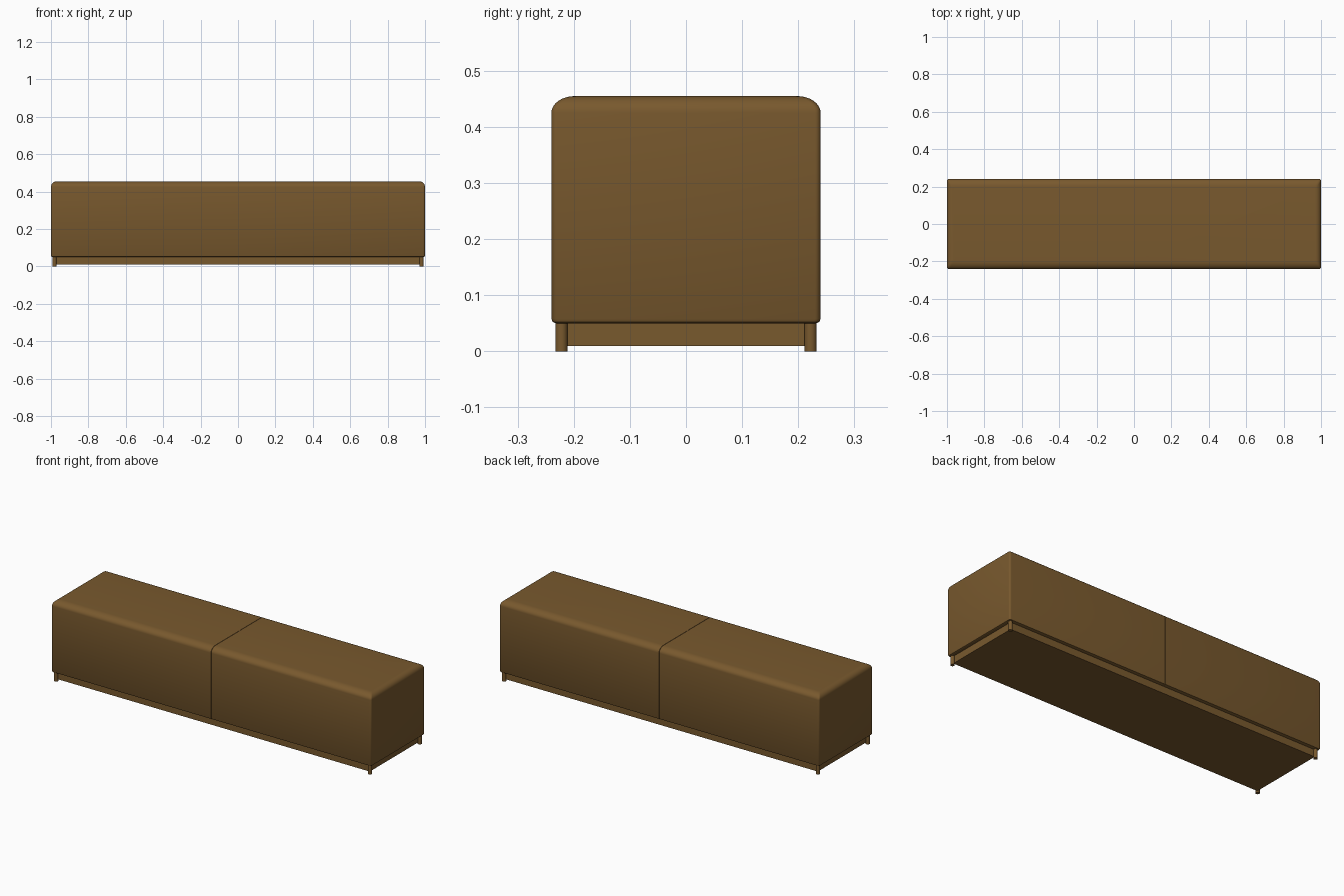
import bpy, bmesh, math

if "Cube" in bpy.data.objects:
    bpy.data.objects.remove(bpy.data.objects["Cube"])

mat = bpy.data.materials.new("brown_upholstery")
mat.diffuse_color = (0.19, 0.10, 0.027, 1)
mat.use_nodes = True
mat.node_tree.nodes["Principled BSDF"].inputs["Base Color"].default_value = mat.diffuse_color


def finish(bm, name):
    bmesh.ops.recalc_face_normals(bm, faces=bm.faces)
    me = bpy.data.meshes.new(name)
    bm.to_mesh(me)
    bm.free()
    ob = bpy.data.objects.new(name, me)
    bpy.context.collection.objects.link(ob)
    me.materials.append(mat)
    bpy.ops.object.select_all(action='DESELECT')
    ob.select_set(True)
    bpy.context.view_layer.objects.active = ob
    bpy.ops.object.shade_smooth_by_angle(angle=math.radians(35))
    return ob


def rounded_ring(bm, hx, hy, z, r, n=5):
    ring = []
    for k, (sx, sy) in enumerate([(1, 1), (-1, 1), (-1, -1), (1, -1)]):
        for i in range(n + 1):
            a = math.radians(90 * k + 90 * i / n)
            ring.append(bm.verts.new((sx * (hx - r) + r * math.cos(a),
                                      sy * (hy - r) + r * math.sin(a), z)))
    return ring


# z, inset at the ends, inset at front and back
levels = [(0.05, 0.008, 0.008), (0.0525, 0.0025, 0.0025), (0.058, 0, 0),
          (0.425, 0, 0)]
for i in range(1, 9):
    a = math.radians(90 * i / 8)
    levels.append((0.425 + 0.03 * math.sin(a),
                   0.03 * (1 - math.cos(a)), 0.042 * (1 - math.cos(a))))

# Two soft seat blocks meeting at a thin seam in the middle
for side, name in ((1, "right_seat_block"), (-1, "left_seat_block")):
    bm = bmesh.new()
    rings = [rounded_ring(bm, 1 - ix, 0.24 - iy, z, 0.01) for z, ix, iy in levels]
    for lo, hi in zip(rings, rings[1:]):
        for i in range(len(lo)):
            j = (i + 1) % len(lo)
            bm.faces.new((lo[i], lo[j], hi[j], hi[i]))
    bm.faces.new(rings[0][::-1])
    bm.faces.new(rings[-1])
    cut = bmesh.ops.bisect_plane(bm, geom=bm.verts[:] + bm.edges[:] + bm.faces[:],
                                 plane_co=(side * 0.001, 0, 0),
                                 plane_no=(side, 0, 0), clear_inner=True)
    edges = [e for e in cut['geom_cut'] if isinstance(e, bmesh.types.BMEdge)]
    bmesh.ops.contextual_create(bm, geom=edges)
    finish(bm, name)

# Recessed plinth
bm = bmesh.new()
bmesh.ops.create_cube(bm, size=1)
for v in bm.verts:
    v.co = (v.co.x * 1.956, v.co.y * 0.44, 0.031 + v.co.z * 0.042)
finish(bm, "plinth")

# Short round corner feet
for sx in (-1, 1):
    for sy in (-1, 1):
        bm = bmesh.new()
        bmesh.ops.create_cone(bm, cap_ends=True, segments=24,
                              radius1=0.011, radius2=0.011, depth=0.055)
        bmesh.ops.translate(bm, verts=bm.verts, vec=(sx * 0.981, sy * 0.222, 0.0275))
        finish(bm, ("front" if sy < 0 else "back") + ("_right" if sx > 0 else "_left") + "_foot")
